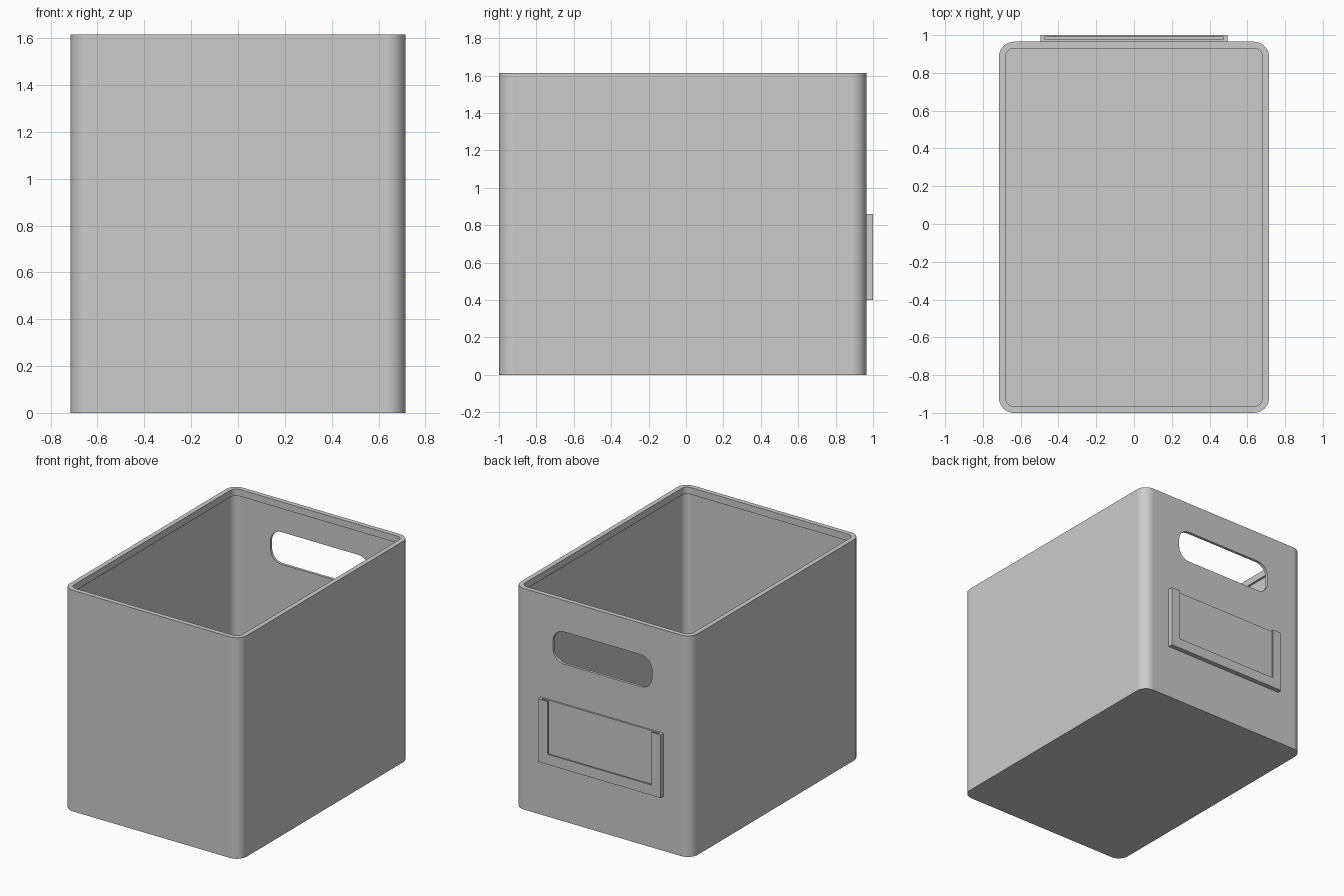
import bpy
import bmesh
from math import sin, cos, pi, radians

cube = bpy.data.objects.get("Cube")
if cube:
    bpy.data.objects.remove(cube, do_unlink=True)

grey = bpy.data.materials.new("plain grey")
grey.use_nodes = True
COLOUR = (0.6, 0.6, 0.6, 1)
grey.diffuse_color = COLOUR
grey.node_tree.nodes["Principled BSDF"].inputs["Base Color"].default_value = COLOUR


def rounded(x0, x1, y0, y1, r, steps=10):
    """Counter-clockwise outline of a rounded rectangle."""
    corners = [(x1 - r, y1 - r), (x0 + r, y1 - r), (x0 + r, y0 + r), (x1 - r, y0 + r)]
    points = []
    for i, (cx, cy) in enumerate(corners):
        for k in range(steps + 1):
            a = pi / 2 * (i + k / steps)
            points.append((cx + r * cos(a), cy + r * sin(a)))
    return points


def make_object(name, bm):
    bmesh.ops.recalc_face_normals(bm, faces=bm.faces)
    mesh = bpy.data.meshes.new(name)
    bm.to_mesh(mesh)
    bm.free()
    mesh.materials.append(grey)
    obj = bpy.data.objects.new(name, mesh)
    bpy.context.collection.objects.link(obj)
    return obj


def stack(name, rings):
    """Closed solid through a list of rings of 3D points."""
    bm = bmesh.new()
    loops = [[bm.verts.new(p) for p in ring] for ring in rings]
    for a, b in zip(loops, loops[1:]):
        for i in range(len(a)):
            j = (i + 1) % len(a)
            bm.faces.new((a[i], a[j], b[j], b[i]))
    bm.faces.new(loops[0])
    bm.faces.new(loops[-1])
    return make_object(name, bm)


def box(name, x, y0, y1, z0, z1):
    outline = [(-x, z0), (x, z0), (x, z1), (-x, z1)]
    return stack(name, [[(px, y, pz) for px, pz in outline] for y in (y0, y1)])


def cut(obj, cutter):
    """Subtract the cutter from the object and discard it."""
    cutter.hide_render = True
    mod = obj.modifiers.new("cut", "BOOLEAN")
    mod.operation = "DIFFERENCE"
    mod.solver = "EXACT"
    mod.object = cutter
    bpy.ops.object.select_all(action="DESELECT")
    bpy.context.view_layer.objects.active = obj
    obj.select_set(True)
    bpy.ops.object.modifier_apply(modifier=mod.name)
    bpy.data.objects.remove(cutter, do_unlink=True)


# Bin body: outer wall, rim, overhanging inner lip, thinner wall, floor
X, FRONT, BACK, TOP = 0.715, -1.0, 0.965, 1.615
LIP, WALL, FLOOR, RADIUS = 0.035, 0.02, 0.02, 0.08


def body_ring(inset, z):
    outline = rounded(-X + inset, X - inset, FRONT + inset, BACK - inset, RADIUS - inset)
    return [(x, y, z) for x, y in outline]


body = stack("bin_body", [
    body_ring(0, 0),
    body_ring(0, TOP),
    body_ring(LIP, TOP),
    body_ring(LIP, TOP - 0.05),
    body_ring(WALL, TOP - 0.05),
    body_ring(WALL, FLOOR),
])

# Hand hole through the back wall
hole = rounded(-0.4, 0.4, 1.15, 1.385, 0.09)
cut(body, stack("hand_hole_cutter", [[(x, y, z) for x, z in hole] for y in (0.85, 1.1)]))
bpy.ops.object.shade_smooth_by_angle(angle=radians(30))
weighted = body.modifiers.new("even_shading", "WEIGHTED_NORMAL")
weighted.keep_sharp = True

# Label holder: block with a card slot from above and an open-topped window
holder = box("label_holder", 0.495, 0.96, 1.0, 0.4, 0.86)
cut(holder, box("slot_cutter", 0.475, 0.977, 0.99, 0.42, 0.95))
cut(holder, box("window_cutter", 0.42, 0.983, 1.1, 0.475, 0.95))
